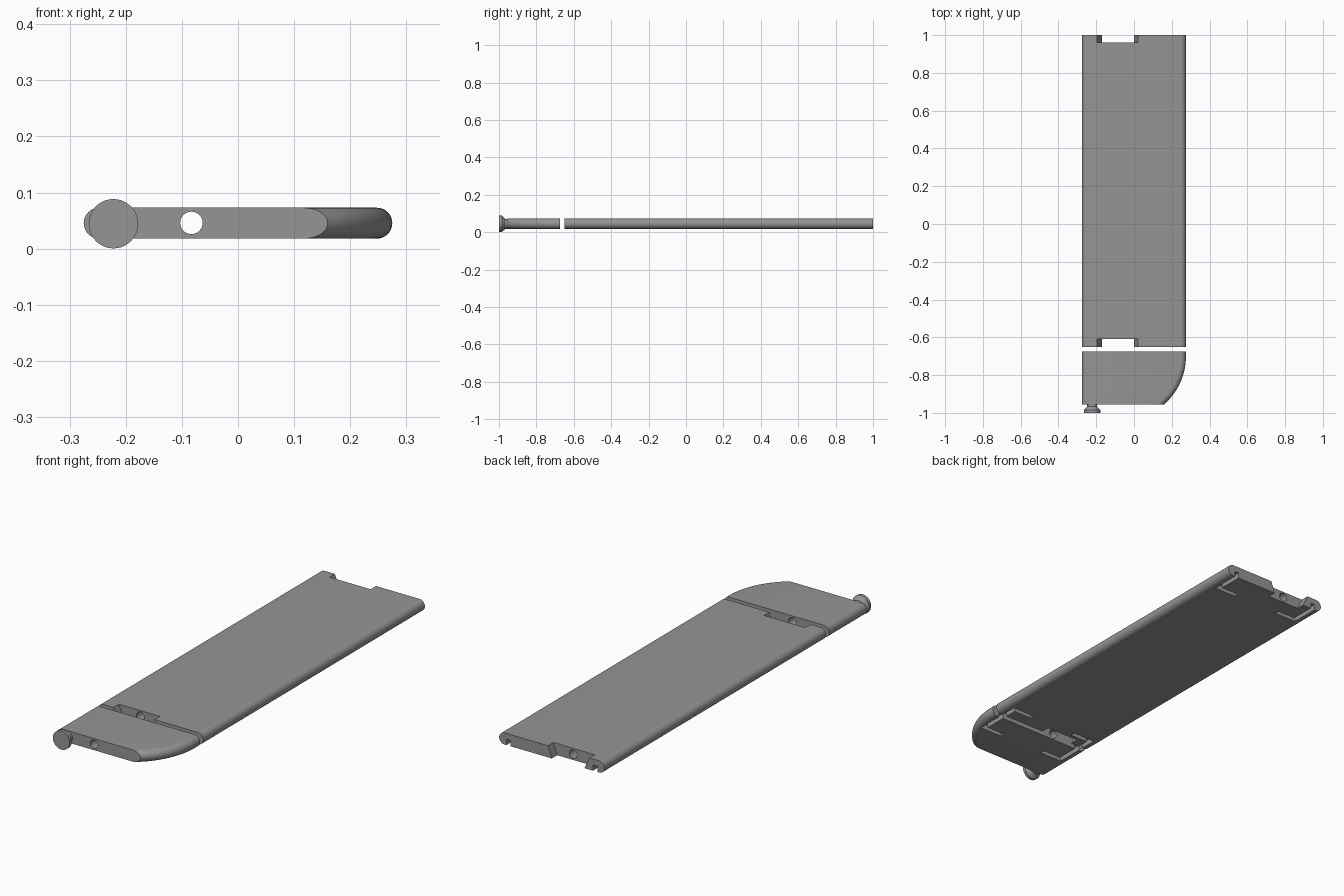
import bpy, bmesh, math
from mathutils import Matrix

if "Cube" in bpy.data.objects:
    bpy.data.objects.remove(bpy.data.objects["Cube"])

R = 0.0275                 # half thickness = edge rounding radius
ZC = 0.0455                # mid height
HW = 0.275                 # half width
CORNER = 0.34              # radius of the swept corner of the tip

grey = bpy.data.materials.new("mid_grey")
grey.diffuse_color = (0.30, 0.30, 0.30, 1)
grey.use_nodes = True
grey.node_tree.nodes["Principled BSDF"].inputs["Base Color"].default_value = grey.diffuse_color


def make(name, bm, smooth=True):
    bmesh.ops.recalc_face_normals(bm, faces=bm.faces)
    me = bpy.data.meshes.new(name)
    bm.to_mesh(me)
    bm.free()
    ob = bpy.data.objects.new(name, me)
    bpy.context.collection.objects.link(ob)
    me.materials.append(grey)
    return ob


def slab(name, outline):
    """Stack of outlines, inset to give half-round edges."""
    bm = bmesh.new()
    rings = []
    n = 16
    for i in range(n + 1):
        t = -math.pi / 2 + math.pi * i / n
        inset, z = R * (1 - math.cos(t)), ZC + R * math.sin(t)
        rings.append([bm.verts.new((x, y, z)) for x, y in outline(inset)])
    for a, b in zip(rings, rings[1:]):
        for j in range(len(a)):
            k = (j + 1) % len(a)
            bm.faces.new((a[j], a[k], b[k], b[j]))
    bm.faces.new(rings[0][::-1])
    bm.faces.new(rings[-1])
    return make(name, bm)


def board_outline(d):
    return [(-HW + d, -0.65), (HW - d, -0.65), (HW - d, 1.0), (-HW + d, 1.0)]


def tip_outline(d):
    r, cx, cy = CORNER - d, HW - CORNER, -0.70
    end = math.asin(0.255 / r)
    arc = [(cx + r * math.cos(end * i / 16), cy - r * math.sin(end * i / 16))
           for i in range(16, -1, -1)]
    return [(-HW + d, -0.955)] + arc + [(HW - d, -0.675), (-HW + d, -0.675)]


def cut(ob, cutter):
    cutter.hide_render = True
    m = ob.modifiers.new("cut", 'BOOLEAN')
    m.operation, m.solver, m.object = 'DIFFERENCE', 'EXACT', cutter
    bpy.context.view_layer.objects.active = ob
    bpy.ops.object.modifier_apply(modifier=m.name)
    bpy.data.objects.remove(cutter)


def prism(points, y0, y1):
    """Extrude an x-z profile along y."""
    bm = bmesh.new()
    a = [bm.verts.new((x, y0, z)) for x, z in points]
    b = [bm.verts.new((x, y1, z)) for x, z in points]
    for j in range(len(a)):
        k = (j + 1) % len(a)
        bm.faces.new((a[j], a[k], b[k], b[j]))
    bm.faces.new(a)
    bm.faces.new(b)
    return make("cutter", bm)


def box(x0, x1, y0, y1, z0, z1):
    x0, x1 = sorted((x0, x1))
    y0, y1 = sorted((y0, y1))
    return prism([(x0, z0), (x1, z0), (x1, z1), (x0, z1)], y0, y1)


def notch(ob, y0, y1):
    """Tapered recess, wider at the top."""
    zt, zb = ZC + R, ZC - R
    cut(ob, prism([(-0.17, zb - 0.02), (0, zb - 0.02), (0, zb), (0.02, zt),
                   (0.02, zt + 0.02), (-0.195, zt + 0.02), (-0.195, zt),
                   (-0.17, zb)], y0, y1))


def grooves(ob, y_end, inward, length):
    """Pair of L-shaped grooves in the underside, open at the end face."""
    w, top = 0.022, 0.045
    for s in (-1, 1):
        y_in = y_end + inward * length
        cut(ob, box(s * 0.215, s * (0.215 + w), y_end - inward * 0.01, y_in, 0, top))
        cut(ob, box(s * 0.12, s * 0.22, y_in, y_in - inward * w, 0, top))


def bore(ob):
    """Long round hole through the length."""
    bm = bmesh.new()
    bmesh.ops.create_cone(bm, cap_ends=True, segments=32, radius1=0.02, radius2=0.02,
                          depth=3, matrix=Matrix.Translation((-0.083, 0, 0.046))
                          @ Matrix.Rotation(math.pi / 2, 4, 'X'))
    cut(ob, make("cutter", bm))


# Long board and separate end tip
board = slab("board", board_outline)
notch(board, 0.96, 1.05)
notch(board, -0.66, -0.61)
grooves(board, 1.0, -1, 0.14)
grooves(board, -0.65, 1, 0.08)
bore(board)

tip = slab("end_tip", tip_outline)
grooves(tip, -0.675, -1, 0.13)
bore(tip)

# Flared knob, a turned profile of (radius, y)
profile = [(0.027, -0.95), (0.027, -0.967), (0.044, -0.985), (0.044, -1.0)]
bm = bmesh.new()
seg = 40
rings = [[bm.verts.new((-0.222 + r * math.cos(2 * math.pi * i / seg), y,
                        0.0445 + r * math.sin(2 * math.pi * i / seg)))
          for i in range(seg)] for r, y in profile]
for a, b in zip(rings, rings[1:]):
    for j in range(seg):
        k = (j + 1) % seg
        bm.faces.new((a[j], a[k], b[k], b[j]))
bm.faces.new(rings[0])
bm.faces.new(rings[-1])
knob = make("end_knob", bm)

# Smooth the rounded edges, keep the cuts crisp
for ob in (board, tip, knob):
    bpy.ops.object.select_all(action='DESELECT')
    ob.select_set(True)
    bpy.context.view_layer.objects.active = ob
    bpy.ops.object.shade_smooth_by_angle(angle=math.radians(30))
